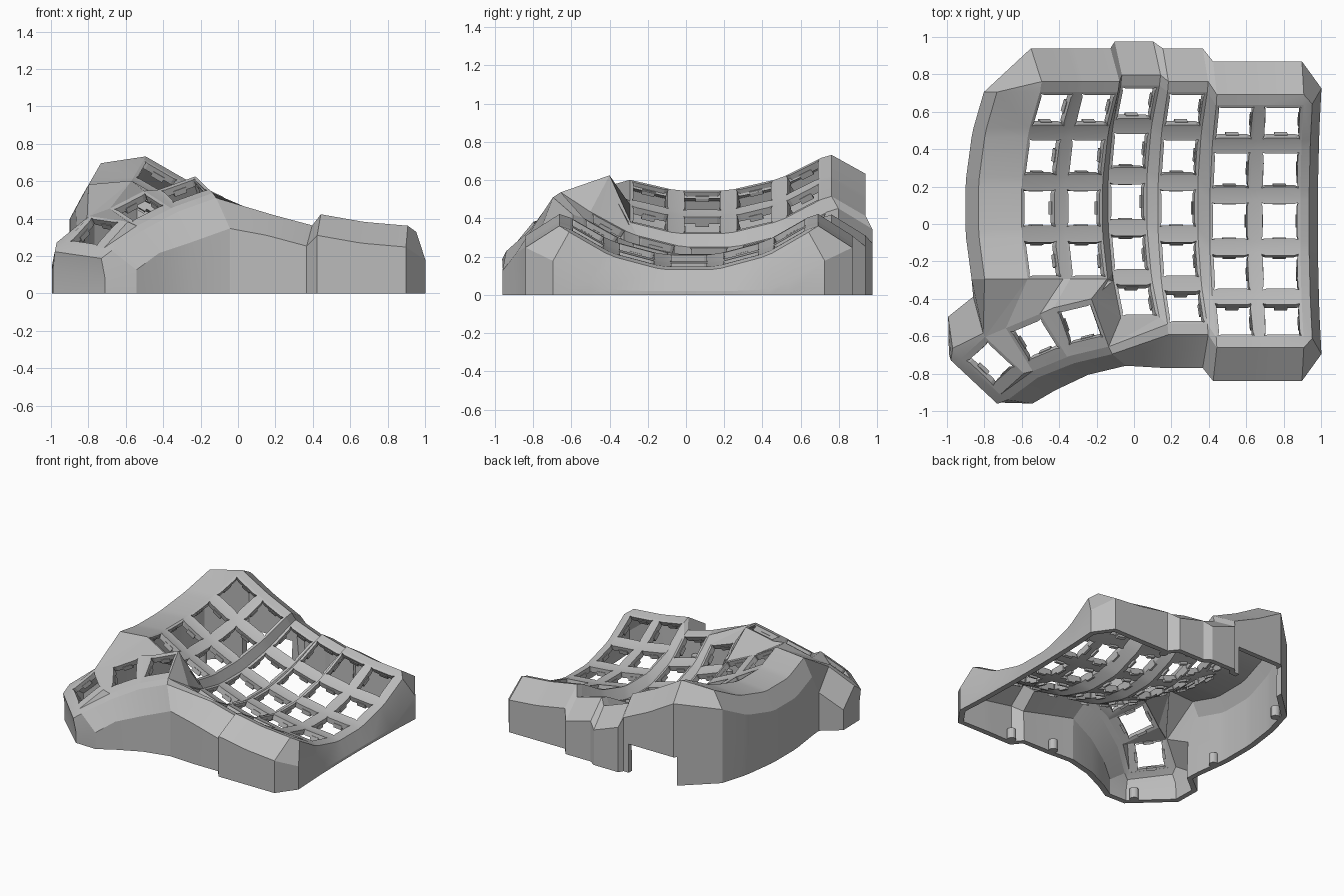
import bpy, bmesh
from math import radians
from mathutils import Matrix, Vector

if "Cube" in bpy.data.objects:
    bpy.data.objects.remove(bpy.data.objects["Cube"])

grey = bpy.data.materials.new("light_grey")
grey.use_nodes = True
COLOUR = (0.5, 0.5, 0.5, 1)
grey.diffuse_color = COLOUR
grey.node_tree.nodes["Principled BSDF"].inputs["Base Color"].default_value = COLOUR

HALF, HOLE, THICK = 0.11, 0.092, 0.04
SQUARE, LONG = (1, 1), (1.45, 1.15)  # frame stretch to the front and to the back
STEP, TURN, TENT = radians(15), radians(5), radians(15)
ROW_R, COL_R = 1.05, 3.07
CORNERS = {"tl": (-1, 1), "tr": (1, 1), "br": (1, -1), "bl": (-1, -1)}
RING = [CORNERS[n] for n in ("bl", "br", "tr", "tl")]


def move(x, y, z):
    return Matrix.Translation((x, y, z))


def activate(ob):
    bpy.ops.object.select_all(action="DESELECT")
    ob.select_set(True)
    bpy.context.view_layer.objects.active = ob


def finish(ob):
    ob.data.materials.clear()
    ob.data.materials.append(grey)
    activate(ob)
    bpy.ops.object.shade_smooth_by_angle(angle=radians(16))


def build(name, faces, thick=0):
    """Object from lists of points, turned outward, with optional inward thickness."""
    bm = bmesh.new()
    for f in faces:
        bm.faces.new([bm.verts.new(p) for p in f])
    bmesh.ops.remove_doubles(bm, verts=bm.verts, dist=0.0008)
    bmesh.ops.recalc_face_normals(bm, faces=bm.faces)
    if thick:
        inside = Vector((0, 0, -0.5))
        facing = sum(f.normal.dot(f.calc_center_median() - inside) * f.calc_area()
                     for f in bm.faces)
        if facing < 0:
            bmesh.ops.reverse_faces(bm, faces=bm.faces)
    mesh = bpy.data.meshes.new(name)
    bm.to_mesh(mesh)
    bm.free()
    ob = bpy.data.objects.new(name, mesh)
    bpy.context.collection.objects.link(ob)
    if thick:
        s = ob.modifiers.new("thickness", "SOLIDIFY")
        s.thickness, s.offset = thick, -1
        activate(ob)
        bpy.ops.object.modifier_apply(modifier=s.name)
    finish(ob)
    return ob


def key(c, r):
    """Placement of one switch socket in the curved well."""
    dy, dz = {2: (0.035, -0.054), 4: (-0.07, 0.068), 5: (-0.07, 0.068)}.get(c, (0, 0))
    return (move(0.235, 0.085, 0.185) @ Matrix.Rotation(TENT, 4, "Y") @ move(0, dy, dz + COL_R)
            @ Matrix.Rotation(TURN * (3 - c), 4, "Y") @ move(0, 0, ROW_R - COL_R)
            @ Matrix.Rotation(STEP * (2 - r), 4, "X") @ move(0, 0, -ROW_R))


def thumb(centre, across, back):
    x = Vector(across).normalized()
    y = Vector(back)
    y = (y - x * y.dot(x)).normalized()
    m = Matrix((x, y, x.cross(y))).transposed().to_4x4()
    return move(*centre) @ m


def frame_point(x, y, deep):
    return Vector((x * HALF, y * HALF * deep[y > 0], 0))


def corner(m, name, deep=SQUARE):
    return m @ frame_point(*CORNERS[name], deep)


def socket(m, deep=SQUARE):
    """Frame with a small relief notch in each hole corner."""
    faces = []
    for (ax, ay), (bx, by) in zip(RING, RING[1:] + RING[:1]):
        a, b = Vector((ax, ay, 0)), Vector((bx, by, 0))
        d = (b - a) / 2
        n = HOLE + 0.007
        pts = [frame_point(ax, ay, deep), frame_point(bx, by, deep),
               b * n, b * HOLE - d * 0.014, a * HOLE + d * 0.014, a * n]
        faces.append([m @ p for p in pts])
    return faces


def clips(m):
    """Four small snap ledges on the hole walls."""
    faces = []
    for i in range(4):
        t = m @ Matrix.Rotation(i * radians(90), 4, "Z") @ move(HOLE + 0.006, 0, -0.04)
        t = t @ Matrix.Diagonal((0.01, 0.035, 0.016, 1))
        for axis in range(3):
            for s in (-1, 1):
                quad = []
                for u, v in RING:
                    p = [u, v]
                    p.insert(axis, s)
                    quad.append(t @ Vector(p))
                faces.append(quad)
    return faces


def bridge(a, b):
    faces = []
    for i in range(len(a) - 1):
        pts = []
        for p in (a[i], a[i + 1], b[i + 1], b[i]):
            if all((p - q).length > 0.001 for q in pts):
                pts.append(p)
        if len(pts) > 2:
            faces.append(pts)
    return faces


keys = {(c, r): key(c, r) for c in range(6) for r in range(5) if c > 1 or r < 4}
K = lambda c, r, n: corner(keys[c, r], n)
T = lambda t, n: corner(t, n, LONG)

# Curved key well: sockets and the webs joining them
well = []
for (c, r), m in keys.items():
    well += socket(m)
    below, beside, diag = (c, r + 1) in keys, (c + 1, r) in keys, (c + 1, r + 1) in keys
    if below:
        well.append([K(c, r, "bl"), K(c, r, "br"), K(c, r + 1, "tr"), K(c, r + 1, "tl")])
    if beside:
        well.append([K(c, r, "tr"), K(c, r, "br"), K(c + 1, r, "bl"), K(c + 1, r, "tl")])
    if below and beside and diag:
        a, b = K(c, r, "br"), K(c, r + 1, "tr")
        d, e = K(c + 1, r, "bl"), K(c + 1, r + 1, "tl")
        well += [[a, b, d], [b, e, d]]
build("key_well", well, THICK)

# Thumb cluster, from inner to outer key
t1 = thumb((-0.288, -0.537, 0.55), (0.168, 0.04, 0.06), (-0.045, 0.163, 0.06))
t2 = thumb((-0.53, -0.62, 0.46), (0.155, 0.065, 0.08), (-0.06, 0.15, 0.07))
t3 = thumb((-0.768, -0.747, 0.33), (0.1, 0.09, 0.11), (-0.123, 0.133, 0.03))
cluster = []
for t in (t1, t2, t3):
    cluster += socket(t, LONG)
for a, b in ((t1, t2), (t2, t3)):
    cluster.append([T(a, "tl"), T(a, "bl"), T(b, "br"), T(b, "tr")])
    cluster.append([T(a, "bl"), T(b, "br"), T(b, "bl")])
build("thumb_plate", cluster, THICK)

# Skin between the well and the thumb cluster
well_side = [K(0, 3, "bl"), K(0, 3, "bl"), K(0, 3, "br"), K(1, 3, "bl"), K(1, 3, "br"),
             K(2, 3, "bl"), K(2, 4, "tl"), K(2, 4, "bl"), K(2, 4, "bl"),
             K(2, 4, "br"), K(3, 4, "bl")]
thumb_side = ([T(t3, "tr"), T(t2, "tl"), T(t2, "tr"), T(t1, "tl")] + [T(t1, "tr")] * 4
              + [T(t1, "br")] * 3)
build("thumb_bridge", bridge(well_side, thumb_side), 0.03)

# Snap ledges
ledges = []
for m in list(keys.values()) + [t1, t2, t3]:
    ledges += clips(m)
build("snap_ledges", ledges)


# Outer wall: rim, sloped shoulder and upright skirt
def brace(m, name, dx, dy, out=0.155, lip=0.058, drop=0.2, deep=SQUARE):
    base = frame_point(*CORNERS[name], deep)
    d = Vector((dx, dy, 0))
    low = m @ (base + d * out + Vector((0, 0, -drop)))
    low.z = max(low.z, 0.02)
    return [m @ base, m @ (base + d * lip + Vector((0, 0, -0.012))), low,
            Vector((low.x, low.y, 0))]


def left_brace(r, name):
    p = K(0, r, name)
    rim = p + Vector((-0.23, 0, -0.02))
    low = rim + Vector((-0.07, 0, -0.13))
    return [p, rim, low, Vector((low.x, low.y, 0))]


loop = []
for c in range(6):
    loop += [brace(keys[c, 0], n, 0, 1) for n in ("tl", "tr")]
for r in range(5):
    loop += [brace(keys[5, r], n, 1, 0, 0.11, 0.048, 0.18) for n in ("tr", "br")]
for c in (5, 4, 3):
    loop += [brace(keys[c, 4], n, 0, -1) for n in ("br", "bl")]
for t, n, dx, dy, out, lip, drop in (
        (t1, "br", 0, -1, 0.18, 0.05, 0.15), (t1, "bl", 0, -1, 0.18, 0.05, 0.15),
        (t2, "bl", 0, -1, 0.19, 0.05, 0.1), (t3, "bl", 0, -1, 0.17, 0.05, 0.13),
        (t3, "bl", -1, -0.4, 0.12, 0.07, 0.1), (t3, "tl", -1, 0.4, 0.12, 0.07, 0.1),
        (t3, "tl", 0, 1, 0.19, 0.07, 0.18), (t3, "tr", 0, 1, 0.18, 0.02, 0.18)):
    loop.append(brace(t, n, dx, dy, out, lip, drop, LONG))
for r in (3, 2, 1, 0):
    loop += [left_brace(r, n) for n in ("bl", "tl")]
wall = []
for a, b in zip(loop, loop[1:] + loop[:1]):
    wall += bridge(a, b)
case = build("case_wall", wall, 0.042)

# Cable opening in the back wall
bpy.ops.mesh.primitive_cube_add(size=1, location=(-0.37, 0.94, 0.1))
cutter = bpy.context.object
cutter.scale = (0.4, 0.24, 0.24)
cut = case.modifiers.new("cable_opening", "BOOLEAN")
cut.operation, cut.object, cut.solver = "DIFFERENCE", cutter, "EXACT"
activate(case)
bpy.ops.object.modifier_apply(modifier=cut.name)
bpy.data.objects.remove(cutter)
finish(case)

# Screw posts against the inside of the skirt
for x, y in ((0.14, -0.71), (-0.84, -0.14), (-0.75, 0.64), (-0.73, -0.87),
             (0.46, -0.78), (0.42, 0.82)):
    bpy.ops.mesh.primitive_cylinder_add(vertices=16, radius=0.032, depth=0.08,
                                        location=(x, y, 0.04))
    post = bpy.context.object
    post.name = "screw_post"
    finish(post)
